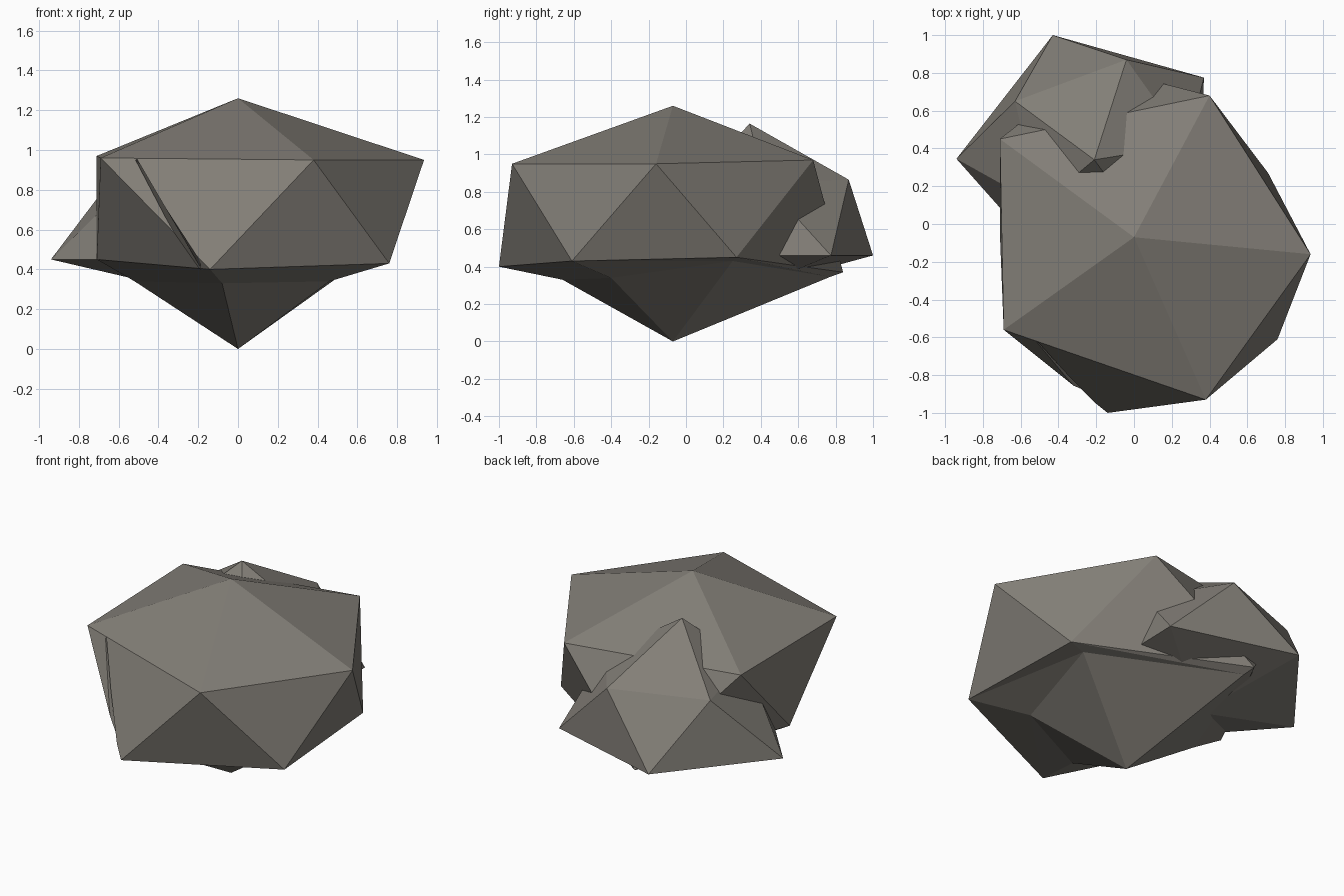
import bpy, bmesh
from mathutils import Vector

if "Cube" in bpy.data.objects:
    bpy.data.objects.remove(bpy.data.objects["Cube"])

stone = bpy.data.materials.new("warm grey stone")
stone.diffuse_color = (0.225, 0.21, 0.185, 1)
stone.use_nodes = True
stone.node_tree.nodes["Principled BSDF"].inputs["Base Color"].default_value = stone.diffuse_color


def make_object(name, verts, faces):
    bm = bmesh.new()
    bv = [bm.verts.new(v) for v in verts]
    for f in faces:
        bm.faces.new([bv[i] for i in f])
    bmesh.ops.recalc_face_normals(bm, faces=bm.faces)
    mesh = bpy.data.meshes.new(name)
    bm.to_mesh(mesh)
    bm.free()
    mesh.materials.append(stone)
    ob = bpy.data.objects.new(name, mesh)
    bpy.context.collection.objects.link(ob)
    return ob


def boulder(name, top, upper, lower, bottom, kink=None):
    """Twenty-sided rock from two rings of five; kink adds an undercut ring."""
    verts = [top, bottom] + upper + lower + (kink or [])
    faces = []
    for i in range(5):
        j = (i + 1) % 5
        u, u2, l, l2 = 2 + i, 2 + j, 7 + i, 7 + j
        faces += [(0, u, u2), (u, l2, u2), (u, l, l2)]
        if kink:
            k, k2 = 12 + i, 12 + j
            faces += [(l, k, l2), (l2, k, k2), (k, 1, k2)]
        else:
            faces.append((l, 1, l2))
    return make_object(name, verts, faces)


# large rock with undercut base
main = boulder(
    "large_rock", (0, -.07, 1.26),
    [(.38, -.93, .95), (-.69, -.56, .96), (-.71, .45, .97), (.40, .68, .97), (.935, -.16, .95)],
    [(.76, -.61, .43), (-.14, -1.0, .40), (-.71, -.05, .45), (-.22, .84, .37), (.71, .27, .45)],
    (0, -.07, 0),
    [(.46, -.40, .34), (-.08, -.66, .33), (-.52, -.07, .34), (-.20, .77, .345), (.60, .25, .43)])

# smaller rock pushing out of the back left
boulder(
    "small_rock", (-.21, .34, 1.165),
    [(.0, .05, .85), (-.50, .10, .88), (-.63, .65, .86), (-.04, .87, .865), (.28, .42, .85)],
    [(.35, .0, .46), (-.5, -.15, .45), (-.94, .345, .45), (-.43, 1.0, .46), (.37, .775, .46)],
    (-.21, .34, .28))

# thin crack down the front face, cut as a wedge
a, b = Vector((-.51, -.62, .95)), Vector((-.20, -.95, .42))
inward, side = Vector((.25, .9, -.3)).normalized(), Vector((.02, 0, .02))
verts = []
for p, w in ((a, .3), (b, 1.3)):
    verts += [p - inward * .08 - side * w, p - inward * .08 + side * w, p + inward * .07]
crack = make_object("crack_cutter", verts,
                    [(0, 1, 2), (3, 5, 4), (0, 3, 4, 1), (1, 4, 5, 2), (2, 5, 3, 0)])
crack.hide_render = True
crack.hide_set(True)
mod = main.modifiers.new("crack", 'BOOLEAN')
mod.operation = 'DIFFERENCE'
mod.object = crack
